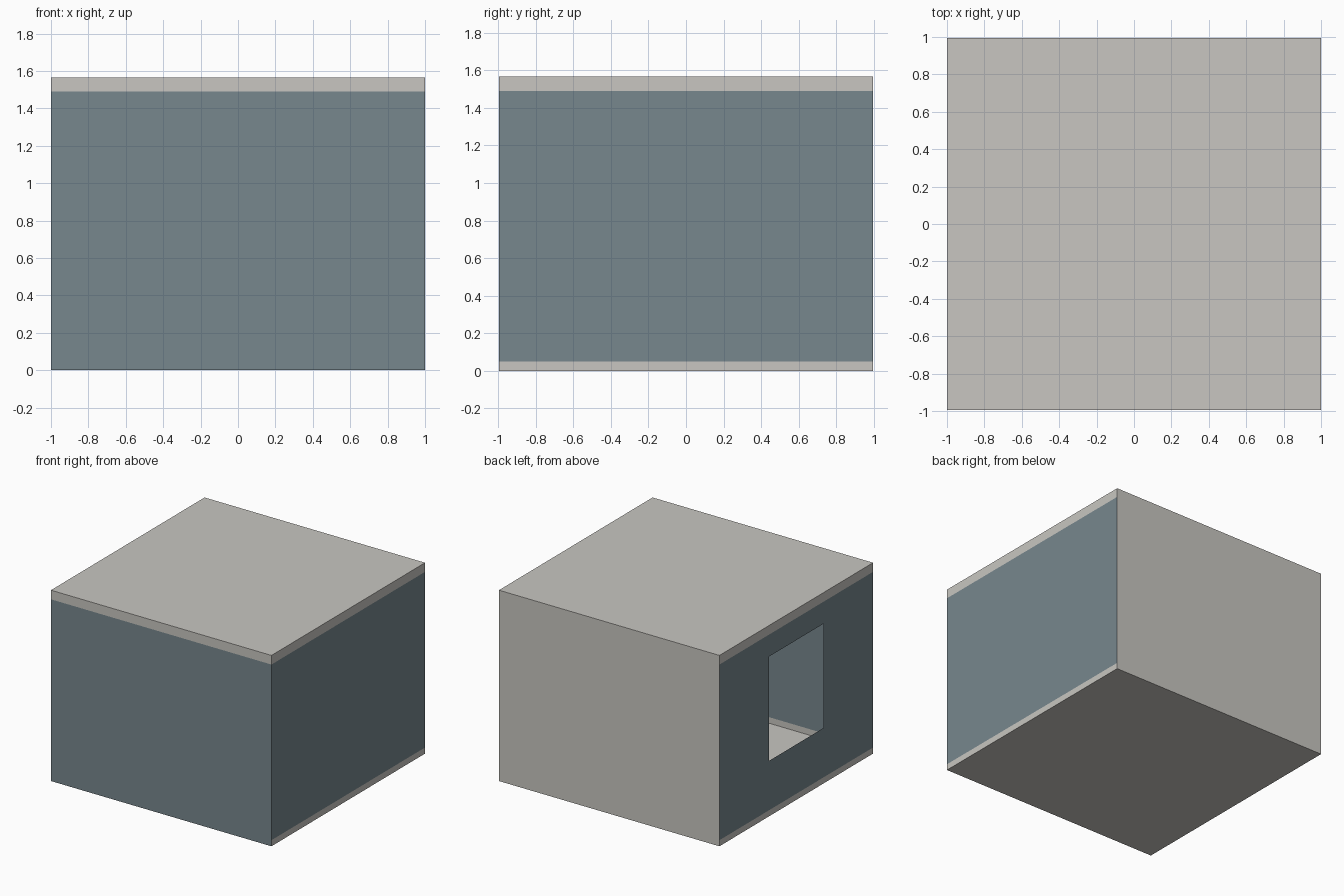
import bpy, bmesh

if "Cube" in bpy.data.objects:
    bpy.data.objects.remove(bpy.data.objects["Cube"])

X, Y, H = 1.0, 0.995, 1.565      # half width, half depth, height
BASE, BEAM = 0.05, 1.49          # top of base strip, bottom of roof strip


def material(name, rgb):
    m = bpy.data.materials.new(name)
    m.diffuse_color = (*rgb, 1)
    m.use_nodes = True
    m.node_tree.nodes["Principled BSDF"].inputs["Base Color"].default_value = m.diffuse_color
    return m


concrete = material("light concrete", (0.578, 0.565, 0.533))
blue = material("slate blue", (0.184, 0.242, 0.270))


def sheet(name, place, us, vs, blue_rows=None, hole=None, flip=False):
    """Flat sheet divided at us/vs; blue between blue_rows, open inside hole."""
    bm = bmesh.new()
    grid = [[bm.verts.new(place(u, v)) for v in vs] for u in us]
    for i in range(len(us) - 1):
        for j in range(len(vs) - 1):
            u, v = (us[i] + us[i + 1]) / 2, (vs[j] + vs[j + 1]) / 2
            if hole and hole[0] < u < hole[1] and hole[2] < v < hole[3]:
                continue
            quad = [grid[i][j], grid[i + 1][j], grid[i + 1][j + 1], grid[i][j + 1]]
            f = bm.faces.new(quad[::-1] if flip else quad)
            f.material_index = int(bool(blue_rows) and blue_rows[0] < v < blue_rows[1])
    loose = [v for v in bm.verts if not v.link_faces]
    bmesh.ops.delete(bm, geom=loose, context='VERTS')
    me = bpy.data.meshes.new(name)
    bm.to_mesh(me)
    bm.free()
    me.materials.append(concrete)
    me.materials.append(blue)
    ob = bpy.data.objects.new(name, me)
    bpy.context.collection.objects.link(ob)
    return ob


# floor and roof
sheet("floor", lambda u, v: (u, v, 0), (-X, X), (-Y, Y), flip=True)
sheet("roof", lambda u, v: (u, v, H), (-X, X), (-Y, Y))

# front wall, blue down to the ground, with a skirting strip inside
sheet("front_wall", lambda u, v: (u, -Y, v), (-X, X), (0, BEAM, H), (0, BEAM))
sheet("front_skirting", lambda u, v: (u, -Y + 0.006, v), (-X, X), (0, BASE), flip=True)

# plain back wall
sheet("back_wall", lambda u, v: (u, Y, v), (-X, X), (0, H), flip=True)

# right wall, and left wall with its window opening
sheet("right_wall", lambda u, v: (X, u, v), (-Y, Y), (0, BASE, BEAM, H), (BASE, BEAM))
W, Z0, Z1 = 0.353, 0.455, 1.31
sheet("left_wall", lambda u, v: (-X, u, v), (-Y, -W, W, Y),
      (0, BASE, Z0, Z1, BEAM, H), (BASE, BEAM), (-W, W, Z0, Z1), flip=True)
